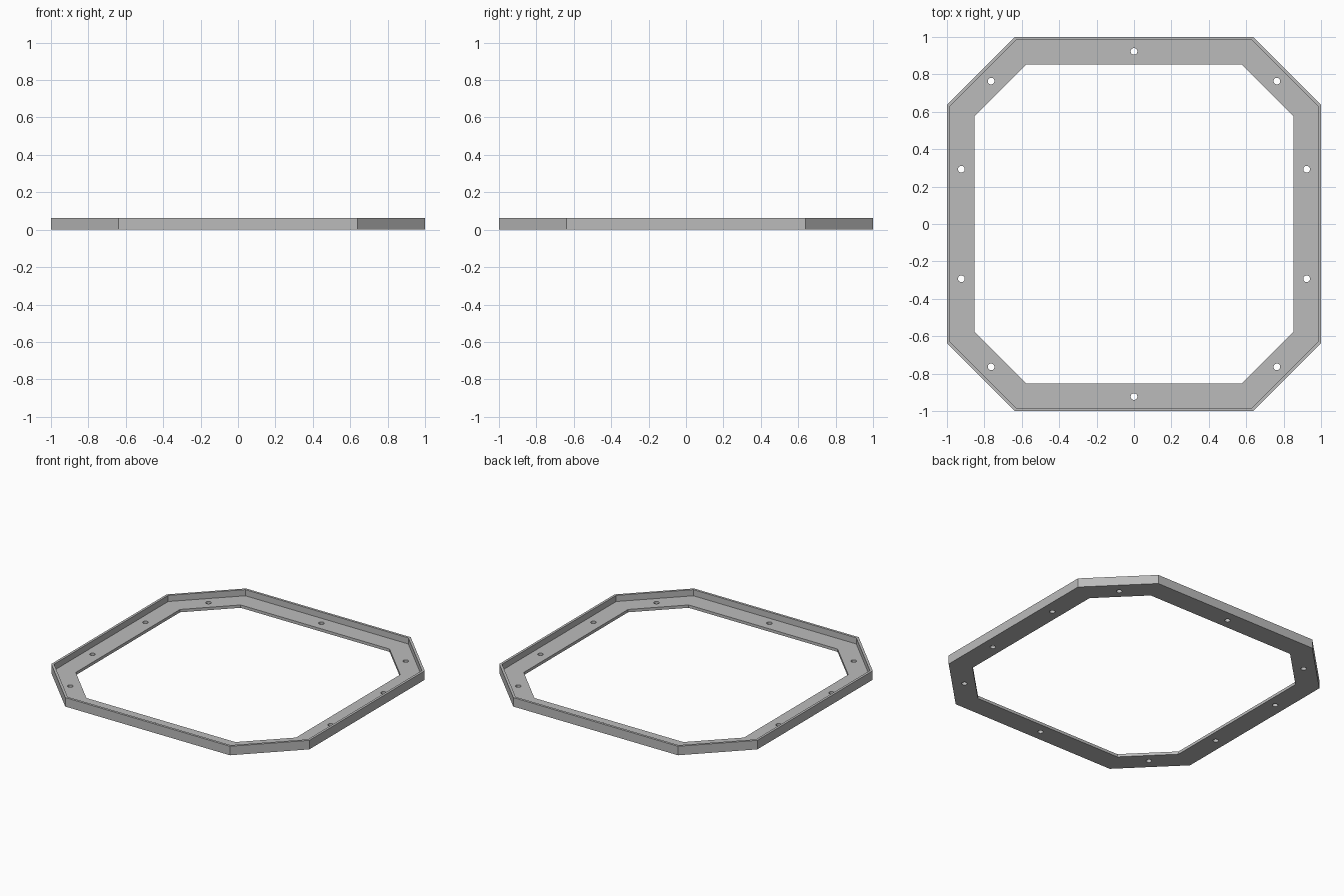
import bpy, bmesh
from mathutils import Matrix

if "Cube" in bpy.data.objects:
    bpy.data.objects.remove(bpy.data.objects["Cube"], do_unlink=True)

HALF, CORNER = 1.0, 0.638      # outer half width, start of the cut corner
HEIGHT, WALL = 0.063, 0.017
FLANGE, DEPTH = 0.02, 0.147    # flange thickness and total inward width
HOLE_RADIUS = 0.018
TAN = 2 ** 0.5 - 1             # corner shift per unit of inward offset

grey = bpy.data.materials.new("grey")
grey.use_nodes = True
colour = (0.5, 0.5, 0.5, 1)
grey.diffuse_color = colour
grey.node_tree.nodes["Principled BSDF"].inputs["Base Color"].default_value = colour


def add_object(name, bm):
    bmesh.ops.recalc_face_normals(bm, faces=bm.faces)
    mesh = bpy.data.meshes.new(name)
    bm.to_mesh(mesh)
    bm.free()
    mesh.materials.append(grey)
    obj = bpy.data.objects.new(name, mesh)
    bpy.context.collection.objects.link(obj)
    return obj


def octagon(bm, inset, z):
    a, b = HALF - inset, CORNER - inset * TAN
    points = [(a, -b), (a, b), (b, a), (-b, a), (-a, b), (-a, -b), (-b, -a), (b, -a)]
    return [bm.verts.new((x, y, z)) for x, y in points]


# Frame: L-shaped section swept round the octagon
section = [(0, 0), (0, HEIGHT), (WALL, HEIGHT), (WALL, FLANGE), (DEPTH, FLANGE), (DEPTH, 0)]
bm = bmesh.new()
loops = [octagon(bm, inset, z) for inset, z in section]
for k, loop in enumerate(loops):
    after = loops[(k + 1) % len(loops)]
    for i in range(8):
        j = (i + 1) % 8
        bm.faces.new((loop[i], loop[j], after[j], after[i]))
frame = add_object("octagonal_frame", bm)

# Screw holes: one front and back, two each side, one per cut corner
holes = [(0, s * 0.923) for s in (-1, 1)]
for sx in (-1, 1):
    for sy in (-1, 1):
        holes += [(sx * 0.923, sy * 0.293), (sx * 0.764, sy * 0.764)]
bm = bmesh.new()
for x, y in holes:
    bmesh.ops.create_cone(bm, cap_ends=True, segments=24, radius1=HOLE_RADIUS,
                          radius2=HOLE_RADIUS, depth=0.1,
                          matrix=Matrix.Translation((x, y, 0.01)))
cutter = add_object("hole_cutter", bm)
cutter.hide_render = True

cut = frame.modifiers.new("screw_holes", "BOOLEAN")
cut.operation = "DIFFERENCE"
cut.solver = "EXACT"
cut.object = cutter
bpy.context.view_layer.objects.active = frame
frame.select_set(True)
bpy.ops.object.modifier_apply(modifier=cut.name)
bpy.data.objects.remove(cutter, do_unlink=True)
bpy.ops.object.shade_smooth_by_angle()
